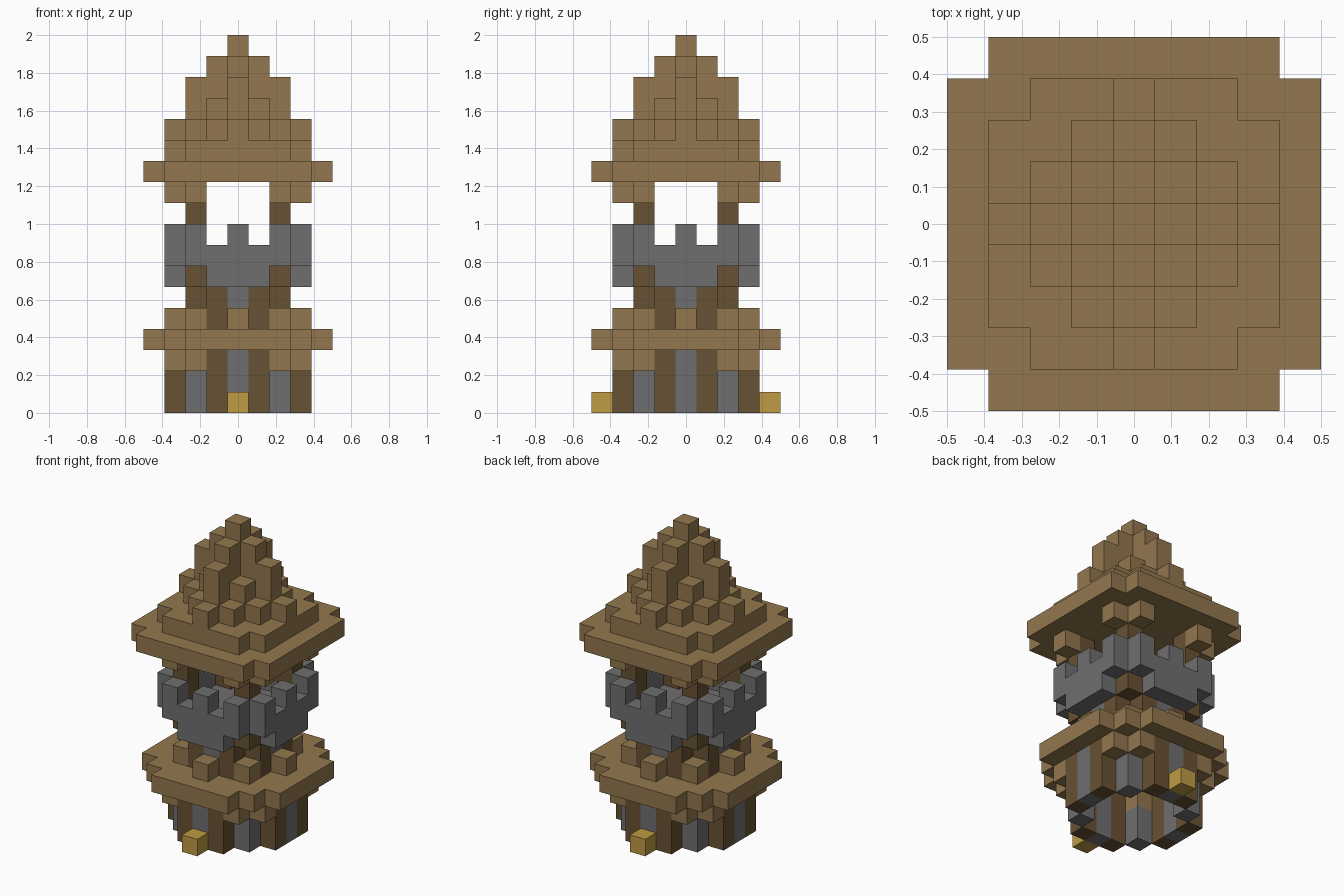
import bpy, bmesh
from mathutils import Vector

if "Cube" in bpy.data.objects:
    bpy.data.objects.remove(bpy.data.objects["Cube"], do_unlink=True)

U = 1 / 9  # size of one block


def material(name, rgb):
    def linear(c):
        c /= 255
        return c / 12.92 if c <= 0.04045 else ((c + 0.055) / 1.055) ** 2.4
    color = tuple(linear(c) for c in rgb) + (1.0,)
    mat = bpy.data.materials.new(name)
    mat.use_nodes = True
    mat.diffuse_color = color
    bsdf = next(n for n in mat.node_tree.nodes if n.type == 'BSDF_PRINCIPLED')
    bsdf.inputs["Base Color"].default_value = color
    bsdf.inputs["Roughness"].default_value = 0.9
    return mat


tan = material("tan_wood", (147, 119, 78))
brown = material("dark_wood", (104, 81, 51))
gray = material("gray_stone", (111, 111, 111))
gold = material("gold", (191, 155, 67))

parts = {}  # part name -> (material, set of block cells)
taken = set()


def add(name, mat, spots, z0, z1):
    """Add columns of blocks from level z0 up to z1 at the given (x, y) spots."""
    cells = parts.setdefault(name, (mat, set()))[1]
    for x, y in spots:
        for z in range(z0, z1):
            if (x, y, z) not in taken:
                taken.add((x, y, z))
                cells.add((x, y, z))


def sym(a, b):
    """All mirrored and quarter-turned copies of one spot."""
    return {(sx * p, sy * q) for p, q in ((a, b), (b, a))
            for sx in (-1, 1) for sy in (-1, 1)}


def disc(r, cut):
    """Square of half-width r with its corners cut where |x| + |y| > cut."""
    span = range(-r, r + 1)
    return {(x, y) for x in span for y in span if abs(x) + abs(y) <= cut}


# Lower storey: hollow ring of timber and stone columns
add("lower_timbers", brown, sym(3, 1), 0, 3)
add("lower_stone_walls", gray, sym(3, 0), 0, 3)
add("lower_stone_walls", gray, sym(2, 2), 0, 2)
add("door_blocks", gold, {(0, -4), (0, 4)}, 0, 1)

# Lower eaves with brackets below and studs on top
add("lower_eaves_brackets", tan, sym(2, 2) | sym(3, 2), 2, 3)
add("lower_eaves", tan, disc(4, 6), 3, 4)
add("lower_eaves_studs", tan, sym(3, 0) | sym(2, 2), 4, 5)

# Narrow middle storey
add("middle_timbers", brown, sym(2, 1), 4, 6)
add("middle_stone_walls", gray, sym(2, 0), 4, 6)

# Corner posts, balcony and battlements
add("corner_posts", brown, sym(2, 2), 6, 11)
add("balcony_floor", gray, disc(3, 4), 6, 7)
add("balcony_wall", gray, sym(3, 0) | sym(3, 1) | sym(3, 2), 7, 8)
add("battlements", gray, sym(3, 0) | sym(3, 2), 8, 9)

# Upper eaves and stepped spire
add("upper_eaves_brackets", tan, sym(3, 2), 10, 11)
add("upper_eaves", tan, disc(4, 7), 11, 12)
add("spire_base", tan, disc(3, 5), 12, 13)
spire_tops = {(0, 0): 18, (1, 0): 17, (2, 0): 16, (1, 1): 15, (2, 1): 14, (3, 0): 14}
for spot, top in spire_tops.items():
    add("spire", tan, sym(*spot), 13, top)


def build(name, mat, cells):
    """Make the outer skin of a group of blocks, skipping touching sides."""
    bm = bmesh.new()
    for cell in sorted(cells):
        centre = Vector(cell) + Vector((0, 0, 0.5))
        for axis in range(3):
            for sign in (-1, 1):
                n = Vector((0, 0, 0))
                n[axis] = sign
                if tuple(int(c) for c in Vector(cell) + n) in taken:
                    continue
                u = Vector((0, 0, 0))
                u[(axis + 1) % 3] = 0.5
                v = n.cross(u)
                mid = centre + n * 0.5
                corners = (mid - u - v, mid + u - v, mid + u + v, mid - u + v)
                bm.faces.new([bm.verts.new(p * U) for p in corners])
    bmesh.ops.remove_doubles(bm, verts=bm.verts, dist=U / 100)
    bmesh.ops.dissolve_limit(bm, angle_limit=0.01, verts=bm.verts, edges=bm.edges)
    mesh = bpy.data.meshes.new(name)
    bm.to_mesh(mesh)
    bm.free()
    mesh.materials.append(mat)
    bpy.context.collection.objects.link(bpy.data.objects.new(name, mesh))


for part, (mat, cells) in parts.items():
    build(part, mat, cells)
